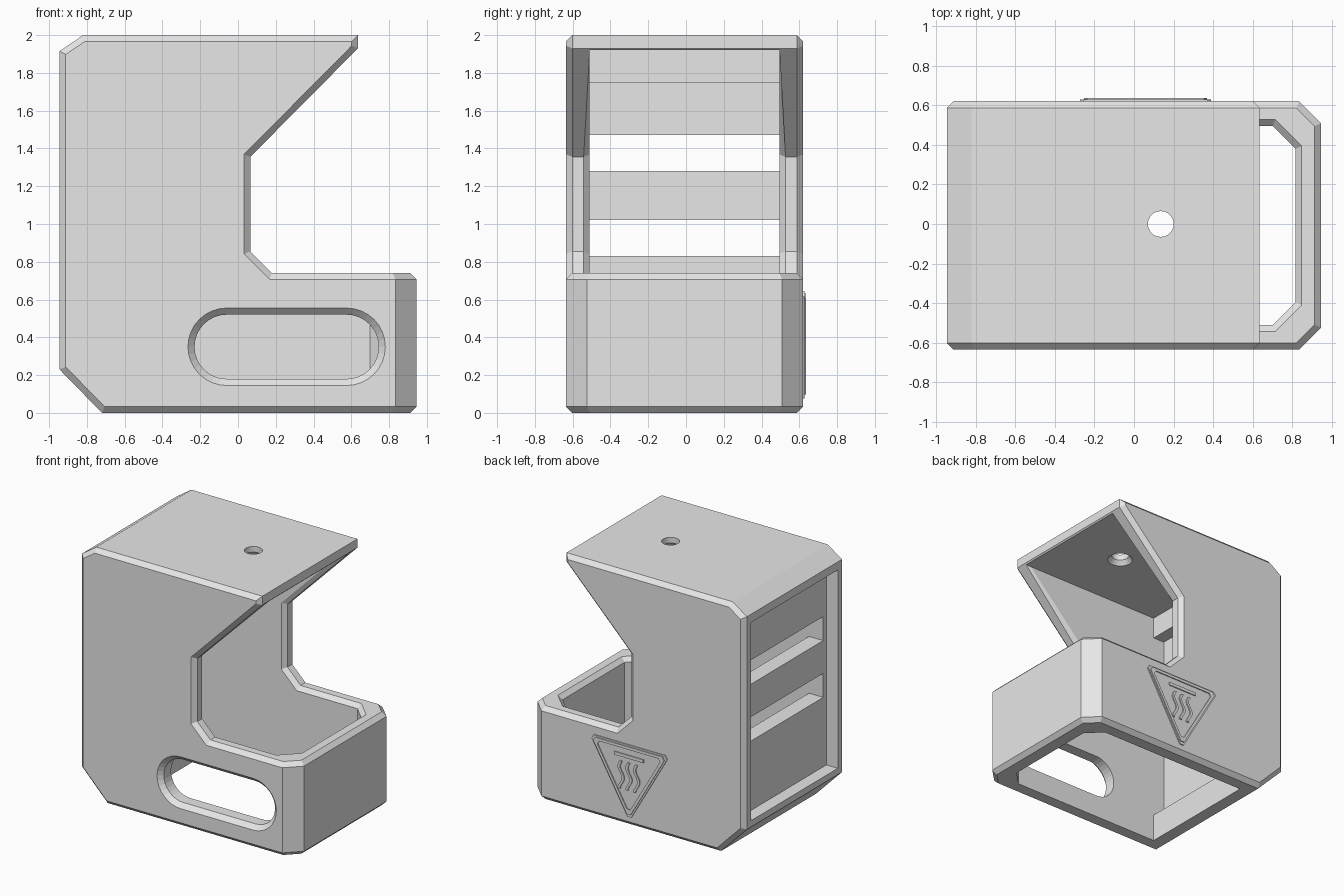
import bpy, bmesh, math
from mathutils import Vector

cube = bpy.data.objects.get("Cube")
if cube:
    bpy.data.objects.remove(cube, do_unlink=True)

GREY = (0.8, 0.8, 0.8, 1)
grey = bpy.data.materials.new("light_grey")
grey.use_nodes = True
grey.diffuse_color = GREY
grey.node_tree.nodes["Principled BSDF"].inputs["Base Color"].default_value = GREY

FRONT, BACK = -0.635, 0.62          # outer side faces
IN_F, IN_B = -0.51, 0.495           # inner side faces


def loft(name, loops):
    """Closed solid through matching loops of 3D points."""
    bm = bmesh.new()
    rings = [[bm.verts.new(p) for p in loop] for loop in loops]
    n = len(rings[0])
    for a, b in zip(rings, rings[1:]):
        for i in range(n):
            j = (i + 1) % n
            bm.faces.new((a[i], a[j], b[j], b[i]))
    bm.faces.new(rings[0][::-1])
    bm.faces.new(rings[-1])
    bmesh.ops.recalc_face_normals(bm, faces=bm.faces)
    mesh = bpy.data.meshes.new(name)
    bm.to_mesh(mesh)
    bm.free()
    mesh.materials.append(grey)
    obj = bpy.data.objects.new(name, mesh)
    bpy.context.collection.objects.link(obj)
    return obj


def prism_y(name, outline, y0, y1):
    return loft(name, [[(x, y, z) for x, z in outline] for y in (y0, y1)])


def prism_z(name, outline, z0, z1):
    return loft(name, [[(x, y, z) for x, y in outline] for z in (z0, z1)])


def box(name, x, y, z):
    return prism_z(name, [(x[0], y[0]), (x[1], y[0]), (x[1], y[1]), (x[0], y[1])], *z)


def cut(obj, cutter):
    cutter.hide_render = True
    mod = obj.modifiers.new("cut", "BOOLEAN")
    mod.operation, mod.solver, mod.object = "DIFFERENCE", "EXACT", cutter
    dg = bpy.context.evaluated_depsgraph_get()
    mesh = bpy.data.meshes.new_from_object(obj.evaluated_get(dg))
    obj.modifiers.clear()
    obj.data = mesh
    bpy.data.objects.remove(cutter, do_unlink=True)


def bevel(obj, pick, width):
    bm = bmesh.new()
    bm.from_mesh(obj.data)
    bm.normal_update()
    edges = [e for e in bm.edges if pick(e)]
    bmesh.ops.bevel(bm, geom=edges, offset=width, offset_type="OFFSET", segments=1,
                    profile=0.5, affect="EDGES", clamp_overlap=False)
    bm.to_mesh(obj.data)
    bm.free()


# Outer body from its side profile
profile = [(-0.72, 0), (0.945, 0), (0.945, 0.74), (0.18, 0.74), (0.065, 0.855),
           (0.065, 1.355), (0.635, 1.93), (0.635, 2), (-0.82, 2), (-0.945, 1.915), (-0.945, 0.23)]
body = prism_y("housing", profile, FRONT, BACK)


def upright(e):
    d = e.verts[0].co - e.verts[1].co
    return abs(d.x) < 0.01 and abs(d.y) < 0.01


# Wide corner chamfers on the nose, then the narrow rim chamfer
bevel(body, lambda e: upright(e) and all(v.co.x > 0.94 for v in e.verts), 0.112)


def is_rim(e):
    nose = all(v.co.x > 0.8 for v in e.verts)
    if nose:
        return not upright(e)
    return any(abs(f.normal.y) > 0.99 for f in e.link_faces)


bevel(body, is_rim, 0.033)

# Main cavity, open at the bottom
plan = [(-0.62, IN_F), (0.70, IN_F), (0.815, IN_F + 0.115),
        (0.815, IN_B - 0.115), (0.70, IN_B), (-0.62, IN_B)]
cut(body, prism_z("cavity", plan, -0.2, 1.92))


# Chamfer around the inside of the opening
def is_inner_rim(e):
    inside = all(v.co.x > 0.05 and v.co.x < 0.83 and v.co.z > 0.73
                 and IN_F - 0.01 < v.co.y < IN_B + 0.01 for v in e.verts)
    return inside and not all(v.co.z > 1.915 for v in e.verts)


bevel(body, is_inner_rim, 0.032)

# Vented rear wall: outer recess, inner recess and two gaps between slats
cut(body, box("outer_recess", (-1.1, -0.845), (-0.55, 0.535), (0.28, 1.85)))
cut(body, box("inner_recess", (-0.72, -0.6), (IN_F, IN_B), (0.22, 1.75)))
for low, high in ((0.83, 1.02), (1.28, 1.47)):
    cut(body, box("vent_gap", (-0.9, -0.68), (IN_F, IN_B), (low, high)))


# Rounded slot in the front wall with a flared edge
def stadium(r, y):
    pts = []
    for cx, start in ((0.575, -90), (-0.06, 90)):
        for i in range(17):
            a = math.radians(start + i * 180 / 16)
            pts.append((cx + r * math.cos(a), y, 0.35 + r * math.sin(a)))
    return pts


cut(body, stadium_cutter := loft("slot", [stadium(r, y) for r, y in
    ((0.225, FRONT - 0.02), (0.17, FRONT + 0.035), (0.17, -0.35))]))


# Round hole in the roof, countersunk below
def ring(r, z):
    return [(0.135 + r * math.cos(i * math.tau / 32), r * math.sin(i * math.tau / 32), z)
            for i in range(32)]


cut(body, loft("roof_hole", [ring(r, z) for r, z in
                             ((0.11, 1.9), (0.065, 1.955), (0.065, 2.1))]))


# Raised heat sign on the back wall
def triangle(inset):
    """Downward triangle with clipped corners."""
    c = Vector((0.058, 0.445))
    k = 1 - inset
    tips = [c + (Vector(p) - c) * k for p in ((-0.29, 0.645), (0.406, 0.645), (0.058, 0.045))]
    pts = []
    for i, t in enumerate(tips):
        for other in (tips[i - 1], tips[(i + 1) % 3]):
            pts.append(tuple(t + (other - t) * 0.05))
    return pts


prism_y("sign_plate", triangle(0), BACK - 0.02, BACK + 0.008)
border = prism_y("sign_border", triangle(0.06), BACK - 0.01, BACK + 0.016)
cut(border, prism_y("border_hole", triangle(0.17), BACK - 0.1, BACK + 0.1))
box("sign_bar", (-0.07, 0.186), (BACK, BACK + 0.016), (0.54, 0.565))
for cx in (-0.01, 0.058, 0.126):
    left, right = [], []
    for i in range(17):
        t = i / 16
        x = cx + 0.018 * math.sin(t * math.tau * 1.25)
        z = 0.505 - 0.22 * t
        left.append((x - 0.011, z))
        right.append((x + 0.011, z))
    prism_y("sign_wave", left + right[::-1], BACK, BACK + 0.016)

# Flat shading throughout
for obj in bpy.context.collection.objects:
    if obj.type == "MESH":
        for poly in obj.data.polygons:
            poly.use_smooth = False
